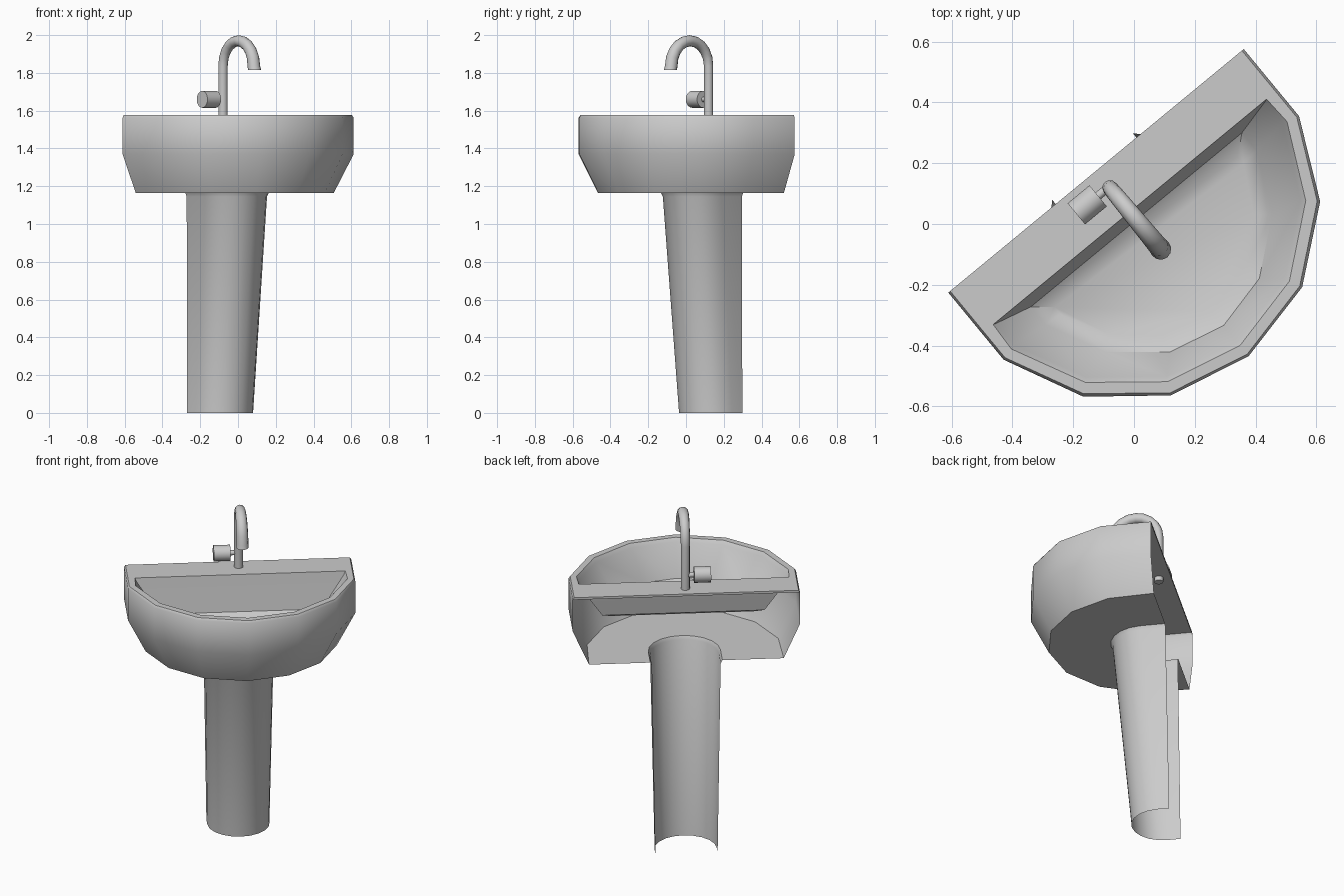
import bpy, bmesh
from math import sin, cos, pi, radians
from mathutils import Vector, Matrix

if "Cube" in bpy.data.objects:
    bpy.data.objects.remove(bpy.data.objects["Cube"])

# The whole basin is turned in plan: local x runs along the back edge, local -y is its front
PLACE = Matrix.Translation((-0.125, 0.175, 0)) @ Matrix.Rotation(radians(39.5), 4, 'Z')


def make(name, bm):
    bmesh.ops.remove_doubles(bm, verts=bm.verts, dist=0.0005)
    bmesh.ops.recalc_face_normals(bm, faces=bm.faces)
    mesh = bpy.data.meshes.new(name)
    bm.to_mesh(mesh)
    bm.free()
    ob = bpy.data.objects.new(name, mesh)
    bpy.context.collection.objects.link(ob)
    ob.matrix_world = PLACE
    bpy.ops.object.select_all(action='DESELECT')
    ob.select_set(True)
    bpy.context.view_layer.objects.active = ob
    bpy.ops.object.shade_smooth_by_angle(angle=radians(38))
    return ob


def ring(bm, pts):
    return [bm.verts.new(p) for p in pts]


def bridge(bm, a, b, closed=True):
    n = len(a)
    for i in range(n if closed else n - 1):
        j = (i + 1) % n
        bm.faces.new((a[i], a[j], b[j], b[i]))


def mirrored(half, z):
    """Half outline (side, forward) from the back corner to the front centre."""
    full = half + [(-u, v) for u, v in reversed(half[:-1])]
    return [(u, -v, z) for u, v in full]


def arch(r, centre, back, z, n=10):
    """Open U outline: straight sides from the back, then a half circle."""
    pts = [(r, -back, z)]
    pts += [(r * cos(pi * i / n), -centre - r * sin(pi * i / n), z) for i in range(n + 1)]
    return pts + [(-r, -back, z)]


# Basin: open-backed outer shell, flat rim and inner bowl
edge = [(0.63, 0), (0.63, 0.286), (0.505, 0.547), (0.28, 0.727), (0, 0.79)]
rim = [(0.622, 0), (0.622, 0.284), (0.498, 0.54), (0.276, 0.719), (0, 0.782)]
under = [(0.54, 0), (0.53, 0.26), (0.42, 0.485), (0.235, 0.635), (0, 0.69)]
lip = [(0.583, 0.175), (0.588, 0.275), (0.47, 0.515), (0.26, 0.685), (0, 0.745)]
lip_low = [(0.575, 0.178), (0.573, 0.27), (0.457, 0.503), (0.252, 0.67), (0, 0.73)]
bowl_mid = [(0.45, 0.209), (0.45, 0.285), (0.355, 0.48), (0.19, 0.615), (0, 0.66)]
bowl_low = [(0.39, 0.26), (0.39, 0.29), (0.31, 0.44), (0.178, 0.555), (0, 0.60)]

bm = bmesh.new()
low = ring(bm, mirrored(under, 1.165))
knee = ring(bm, mirrored(edge, 1.37))
top = ring(bm, mirrored(edge, 1.563))
flat = ring(bm, mirrored(rim, 1.576))
for a, b in ((low, knee), (knee, top), (top, flat)):
    bridge(bm, a, b, closed=False)
bm.faces.new((top[0], flat[0], flat[-1], top[-1]))
prev = flat
for half, z in ((lip, 1.576), (lip_low, 1.555), (bowl_mid, 1.365), (bowl_low, 1.335)):
    cur = ring(bm, mirrored(half, z))
    bridge(bm, prev, cur)
    prev = cur
bm.faces.new(prev)
# Underside, notched where the pedestal meets it
notch = ring(bm, arch(0.2, 0.14, 0, 1.165))
bm.faces.new(low + notch[::-1])
make("basin", bm)

# Pedestal: tapered shell, open at the back, with a small collar
bm = bmesh.new()
rings = [ring(bm, arch(*a)) for a in (
    (0.172, 0.052, -0.018, 0), (0.19, 0.14, 0, 1.145), (0.2, 0.14, 0, 1.165))]
for a, b in zip(rings, rings[1:]):
    bridge(bm, a, b, closed=False)
make("pedestal", bm)

# Spout: swept ring along an upright and an arch, widening towards the outlet
N = 12
path = [(0.072, 1.55, 0, 0.025)]
for i in range(11):
    t = radians(180 * i / 10)
    path.append((0.2 - 0.128 * cos(t), 1.838 + 0.132 * sin(t), t, 0.025 + 0.009 * i / 10))
path.append((0.334, 1.815, pi, 0.035))
bm = bmesh.new()
rings = []
for v, z, t, r in path:
    rings.append(ring(bm, [(r * sin(2 * pi * k / N), -(v - r * cos(2 * pi * k / N) * cos(t)),
                            z + r * cos(2 * pi * k / N) * sin(t)) for k in range(N)]))
for a, b in zip(rings, rings[1:]):
    bridge(bm, a, b)
bm.faces.new(rings[0])
bm.faces.new(rings[-1])
make("spout", bm)

# Handle: side knob on a thin stem
for name, r, x0, x1 in (("handle_knob", 0.045, -0.14, -0.047), ("handle_stem", 0.014, -0.05, 0)):
    bm = bmesh.new()
    m = Matrix.Translation(((x0 + x1) / 2, -0.068, 1.66)) @ Matrix.Rotation(pi / 2, 4, 'Y')
    bmesh.ops.create_cone(bm, cap_ends=True, segments=16, radius1=r, radius2=r,
                          depth=x1 - x0, matrix=m)
    make(name, bm)
